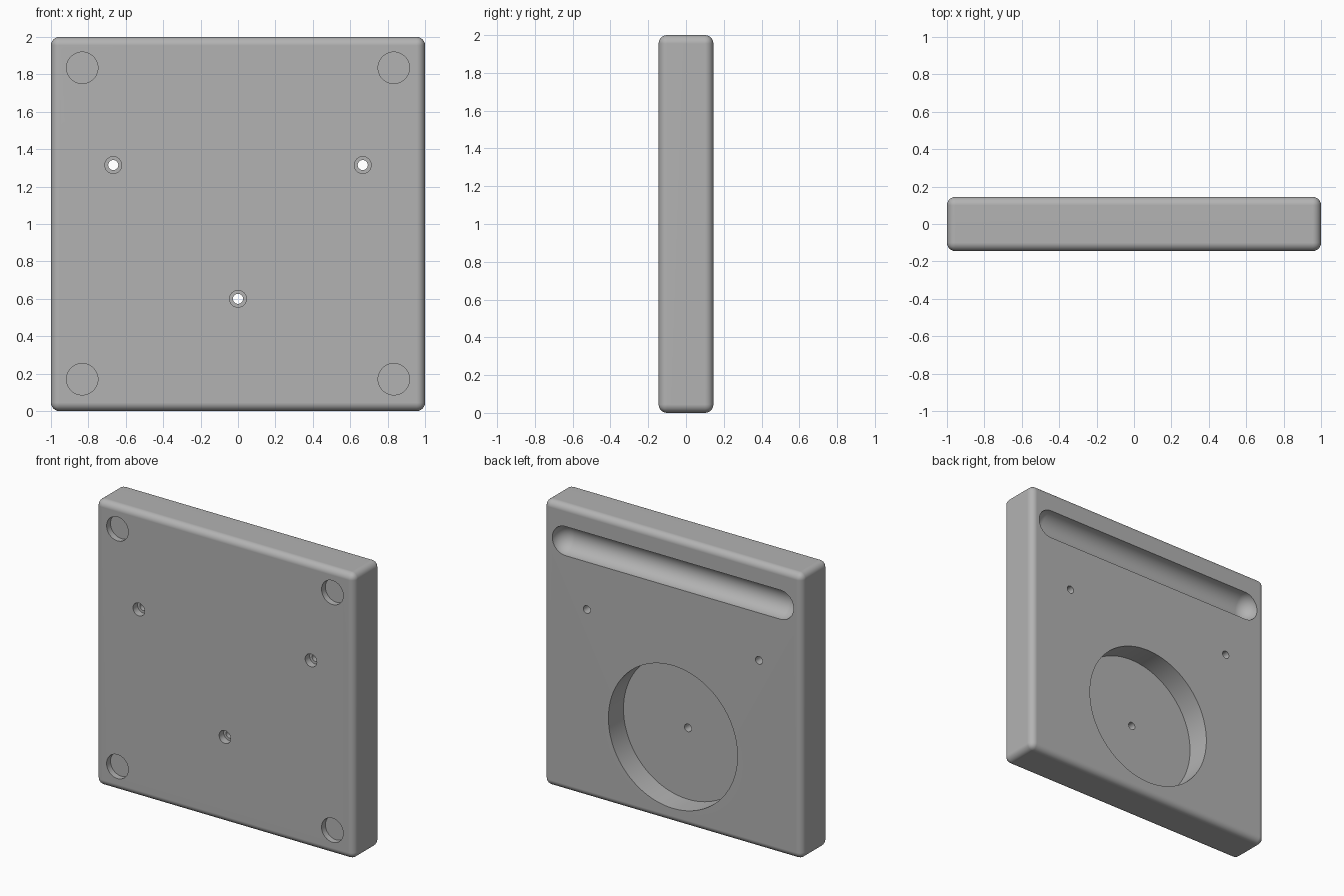
import bpy, bmesh
from math import sin, cos, pi
from mathutils import Vector

cube = bpy.data.objects.get("Cube")
if cube:
    bpy.data.objects.remove(cube, do_unlink=True)

HALF_T = 0.145          # half the plate thickness
FRONT, BACK = -HALF_T, HALF_T

grey = bpy.data.materials.new("plain grey")
grey.use_nodes = True
colour = (0.45, 0.45, 0.45, 1)
grey.diffuse_color = colour
grey.node_tree.nodes["Principled BSDF"].inputs["Base Color"].default_value = colour


def add_object(name, bm):
    bmesh.ops.recalc_face_normals(bm, faces=bm.faces)
    mesh = bpy.data.meshes.new(name)
    bm.to_mesh(mesh)
    bm.free()
    mesh.materials.append(grey)
    obj = bpy.data.objects.new(name, mesh)
    bpy.context.collection.objects.link(obj)
    return obj


def lathe(name, profile, axis, centre, steps):
    """Turn (radius, distance along axis) points into a closed solid."""
    bm = bmesh.new()
    axis = Vector(axis)
    verts = [bm.verts.new(Vector((0, 0, r)) + axis * d) for r, d in profile]
    edges = [bm.edges.new(pair) for pair in zip(verts, verts[1:])]
    bmesh.ops.spin(bm, geom=verts + edges, cent=(0, 0, 0), axis=axis,
                   angle=2 * pi, steps=steps)
    bmesh.ops.remove_doubles(bm, verts=bm.verts, dist=1e-5)
    bmesh.ops.translate(bm, verts=bm.verts, vec=centre)
    return add_object(name, bm)


def cut(target, cutter):
    mod = target.modifiers.new("cut", 'BOOLEAN')
    mod.operation = 'DIFFERENCE'
    mod.solver = 'EXACT'
    mod.object = cutter
    bpy.ops.object.modifier_apply(modifier=mod.name)
    bpy.data.objects.remove(cutter, do_unlink=True)


# Plate with rounded edges
bm = bmesh.new()
bmesh.ops.create_cube(bm, size=2)
bmesh.ops.scale(bm, vec=(1, HALF_T, 1), verts=bm.verts)
bmesh.ops.translate(bm, vec=(0, 0, 1), verts=bm.verts)
bmesh.ops.bevel(bm, geom=bm.edges[:], offset=0.045, segments=6,
                profile=0.5, affect='EDGES')
plate = add_object("mounting_plate", bm)
bpy.ops.object.select_all(action='DESELECT')
plate.select_set(True)
bpy.context.view_layer.objects.active = plate

Y = (0, 1, 0)

# Round recess in the back
floor = BACK - 0.167
cut(plate, lathe("recess_cutter",
                 [(0, floor), (0.5, floor), (0.5, 0.3), (0, 0.3)],
                 Y, (0, 0, 0.6), 96))

# Shallow round pockets in the front corners
pocket = FRONT + 0.043
for x in (-0.833, 0.833):
    for z in (0.17, 1.835):
        cut(plate, lathe("pocket_cutter",
                         [(0, -0.3), (0.084, -0.3), (0.084, pocket), (0, pocket)],
                         Y, (x, 0, z), 48))

# Stepped screw holes, wider at the front
step = FRONT + 0.05
for x, z in ((-0.667, 1.315), (0.667, 1.315), (0, 0.6)):
    cut(plate, lathe("screw_hole_cutter",
                     [(0, -0.3), (0.045, -0.3), (0.045, step),
                      (0.027, step), (0.027, 0.3), (0, 0.3)],
                     Y, (x, 0, z), 32))

# Round-bottomed groove with round ends across the back
R, reach, n = 0.102, 0.833, 12
end = [(R * cos(a), reach + R * sin(a))
       for a in (pi / 2 * i / n for i in range(n))] + [(0, reach + R)]
groove = [(r, -d) for r, d in reversed(end)] + end
cut(plate, lathe("groove_cutter", groove, (1, 0, 0), (0, BACK, 1.75), 48))

# Smooth rounded areas, crisp rims
bpy.ops.object.shade_smooth_by_angle(angle=pi / 6)
weighted = plate.modifiers.new("even_shading", 'WEIGHTED_NORMAL')
weighted.keep_sharp = True
